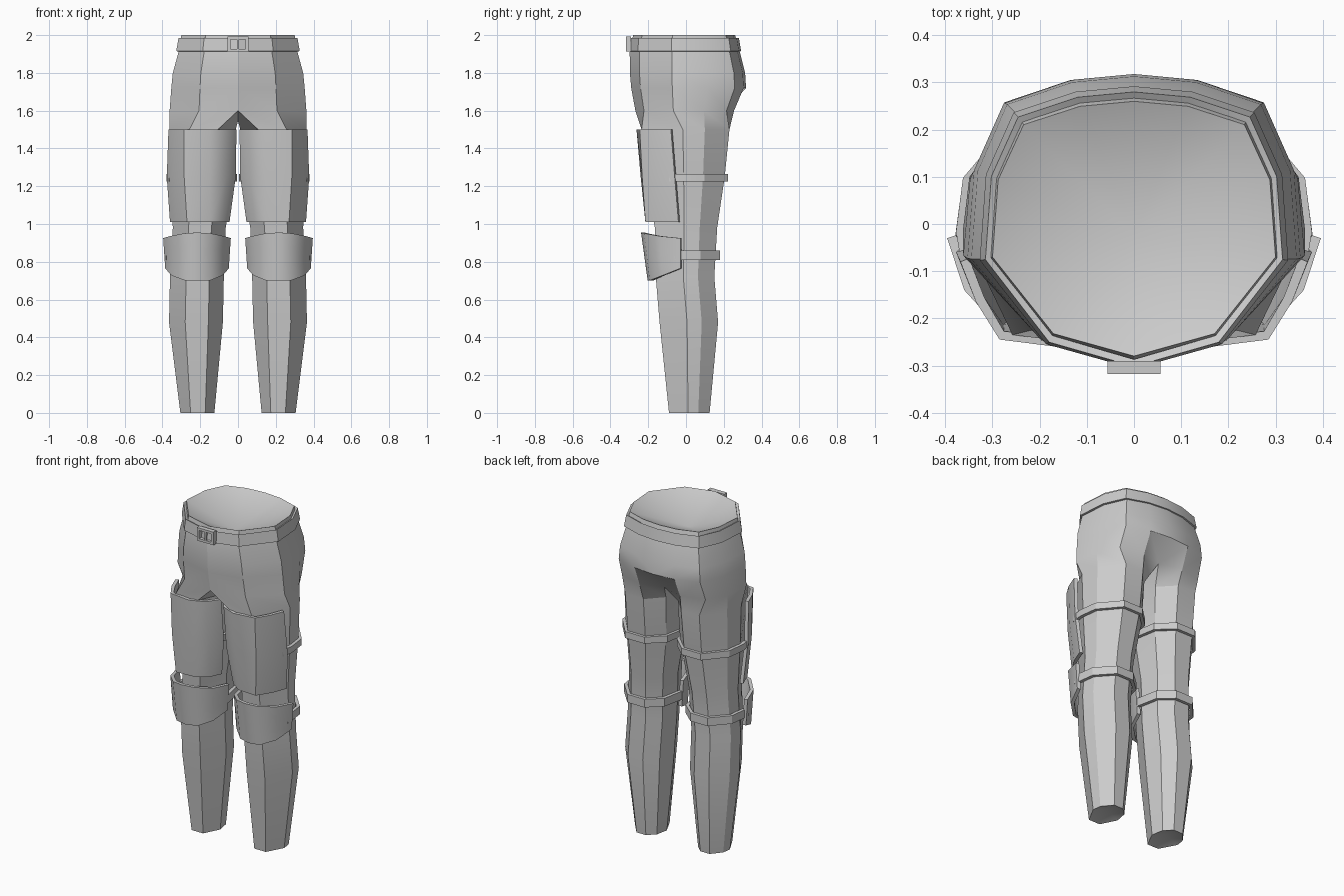
import bpy, bmesh, math
from mathutils import Vector

if "Cube" in bpy.data.objects:
    bpy.data.objects.remove(bpy.data.objects["Cube"])

grey = bpy.data.materials.new("cloth_grey")
grey.diffuse_color = (0.6, 0.6, 0.6, 1)
grey.use_nodes = True
grey.node_tree.nodes["Principled BSDF"].inputs["Base Color"].default_value = grey.diffuse_color


def finish(name, bm, mirror=True, angle=30):
    """Turn a bmesh into a named, shaded object, mirrored across x when asked."""
    bmesh.ops.recalc_face_normals(bm, faces=bm.faces)
    me = bpy.data.meshes.new(name)
    bm.to_mesh(me)
    bm.free()
    me.materials.append(grey)
    ob = bpy.data.objects.new(name, me)
    bpy.context.collection.objects.link(ob)
    bpy.ops.object.select_all(action='DESELECT')
    ob.select_set(True)
    bpy.context.view_layer.objects.active = ob
    if mirror:
        m = ob.modifiers.new("mirror", 'MIRROR')
        m.merge_threshold = 0.0005
        bpy.ops.object.modifier_apply(modifier=m.name)
    bpy.ops.object.shade_smooth_by_angle(angle=math.radians(angle))
    return ob


def loft(rows, closed):
    """Quads between rows of points; faces lying in the x = 0 plane are left out."""
    bm = bmesh.new()
    vs = [[bm.verts.new(p) for p in row] for row in rows]
    n = len(rows[0])
    for a, b in zip(vs, vs[1:]):
        for i in range(n if closed else n - 1):
            j = (i + 1) % n
            q = (a[i], a[j], b[j], b[i])
            if any(abs(v.co.x) > 1e-5 for v in q):
                bm.faces.new(q)
    return bm, vs


def sheet(name, rows, thick, angle=30):
    """Curved plate: the rows give the outer skin, an inward copy gives the thickness."""
    n = len(rows[0])
    inner = []
    for row in rows:
        pts = []
        for i, p in enumerate(row):
            t = Vector(row[min(i + 1, n - 1)]) - Vector(row[max(i - 1, 0)])
            pts.append(tuple(Vector(p) + Vector((-t.y, t.x, 0)).normalized() * thick))
        inner.append(pts)
    bm, vs = loft(rows + inner[::-1] + [rows[0]], False)
    for k in (0, n - 1):
        bm.faces.new([r[k] for r in vs[:-1]])
    bmesh.ops.remove_doubles(bm, verts=bm.verts, dist=1e-5)
    return finish(name, bm, True, angle)


def at(z, pts):
    return [(x, y, z) for x, y in pts]


# Shared half section of the hips: width, then depth as a share of front or back
HIP = [(0, -1), (.57, -.83), (1, -.25), (.96, .36), (.78, .81), (.38, .96), (0, 1)]
# Shared octagon of the leg inside its bounding rectangle
LEG = [(.27, 0), (.70, 0), (1, .47), (.96, .72), (.68, 1), (.33, 1), (.08, .8), (0, .45)]


def hip_ring(w, front, back):
    return [(x * w, y * (front if y < 0 else back)) for x, y in HIP]


def leg_ring(x0, x1, y0, y1):
    return [(x0 + u * (x1 - x0), y0 + v * (y1 - y0)) for u, v in LEG]


# Trousers: z, width, front, back for the hips
hips = [(2.0, .30, .28, .26), (1.91, .315, .298, .285), (1.80, .345, .297, .313),
        (1.72, .353, .29, .318), (1.60, .362, .268, .265)]
# z, inner, outer, front, back for the legs
legs = [(1.50, .012, .363, -.235, .23), (1.25, .02, .358, -.205, .205),
        (.98, .065, .345, -.165, .165), (.72, .075, .36, -.16, .15),
        (.48, .08, .365, -.14, .17), (0, .125, .305, -.09, .125)]
rows = [at(z, hip_ring(*r) + [(0, 0)]) for z, *r in hips]
rows[4][6:] = [(0, .21, 1.60), (0, 0, 1.545)]   # crotch arch
rows += [at(z, leg_ring(*r)) for z, *r in legs]
bm, vs = loft(rows, True)
# sunken waist floor and ankle ends
floor = bm.verts.new((0, -.025, 1.88))
for i in range(6):
    bm.faces.new((vs[0][i], vs[0][i + 1], floor))
sole = bm.verts.new((.215, .02, .03))
for i in range(8):
    bm.faces.new((vs[-1][i], vs[-1][(i + 1) % 8], sole))
finish("trousers", bm, True, 25)

# Belt: band around the waist, wider at its lower edge
belt = [(1.975, .295, .287, .266), (1.984, .315, .302, .28),
        (1.915, .327, .307, .292), (1.912, .305, .295, .275)]
belt_rows = [at(z, hip_ring(*r)) for z, *r in belt]
bm, _ = loft(belt_rows + [belt_rows[0]], False)
bmesh.ops.remove_doubles(bm, verts=bm.verts, dist=1e-5)
finish("belt", bm)


def box(name, x0, x1, y0, y1, z0, z1):
    bm = bmesh.new()
    bmesh.ops.create_cube(bm, size=1)
    for v in bm.verts:
        v.co = (x1 if v.co.x > 0 else x0, y1 if v.co.y > 0 else y0, z1 if v.co.z > 0 else z0)
    return finish(name, bm, False)


# Buckle: square frame with a prong
box("buckle_top", -.056, .056, -.318, -.29, 1.977, 1.992)
box("buckle_bottom", -.056, .056, -.318, -.29, 1.912, 1.927)
box("buckle_left", -.056, -.040, -.318, -.29, 1.927, 1.977)
box("buckle_right", .040, .056, -.318, -.29, 1.927, 1.977)
box("buckle_prong", -.004, .004, -.316, -.29, 1.927, 1.977)

# Thigh guards
sheet("thigh_guard", [
    at(1.50, [(.008, -.15), (.06, -.225), (.15, -.262), (.285, -.245), (.335, -.165), (.368, -.08)]),
    at(1.25, [(.012, -.12), (.06, -.20), (.15, -.24), (.285, -.232), (.34, -.15), (.377, -.06)]),
    at(1.01, [(.045, -.09), (.08, -.16), (.15, -.208), (.27, -.215), (.325, -.13), (.36, -.04)]),
], .02, 45)

# Knee pads, with a rounded lower edge
pad = [(.038, -.03), (.07, -.14), (.14, -.215), (.215, -.238), (.285, -.222), (.36, -.14), (.396, -.03)]
knee = []
for t in (0, .33, .67, 1):
    row = []
    for x, y in pad:
        u = (x - .217) / .179
        top, low = .955 - .03 * u * u, .70 + .065 * u ** 4
        row.append((.217 + (x - .217) * (1 - .06 * t), y + .035 * t * (1 - u * u), top + (low - top) * t))
    knee.append(row)
sheet("knee_pad", knee, .02, 45)


def strap(name, z0, z1, grow, front_in, front_out):
    """Band around the back of the leg, following its cross-section."""
    z = (z0 + z1) / 2
    for a, b in zip(legs, legs[1:]):
        if b[0] <= z <= a[0]:
            t = (a[0] - z) / (a[0] - b[0])
            ring = leg_ring(*[p + (q - p) * t for p, q in zip(a[1:], b[1:])])
    ring = [Vector(p) for p in ring]
    c = sum(ring, Vector((0, 0))) / 8
    pts = [p + (p - c).normalized() * grow for p in ring[2:]]
    path = [front_out] + [tuple(p) for p in pts] + [front_in]
    path = [(max(x, .004), y) for x, y in path]
    sheet(name, [at(z1, path), at(z0, path)], .02)


strap("thigh_strap", 1.225, 1.265, .02, (.02, -.11), (.365, -.09))
strap("knee_strap", .81, .86, .025, (.055, -.06), (.38, -.06))
